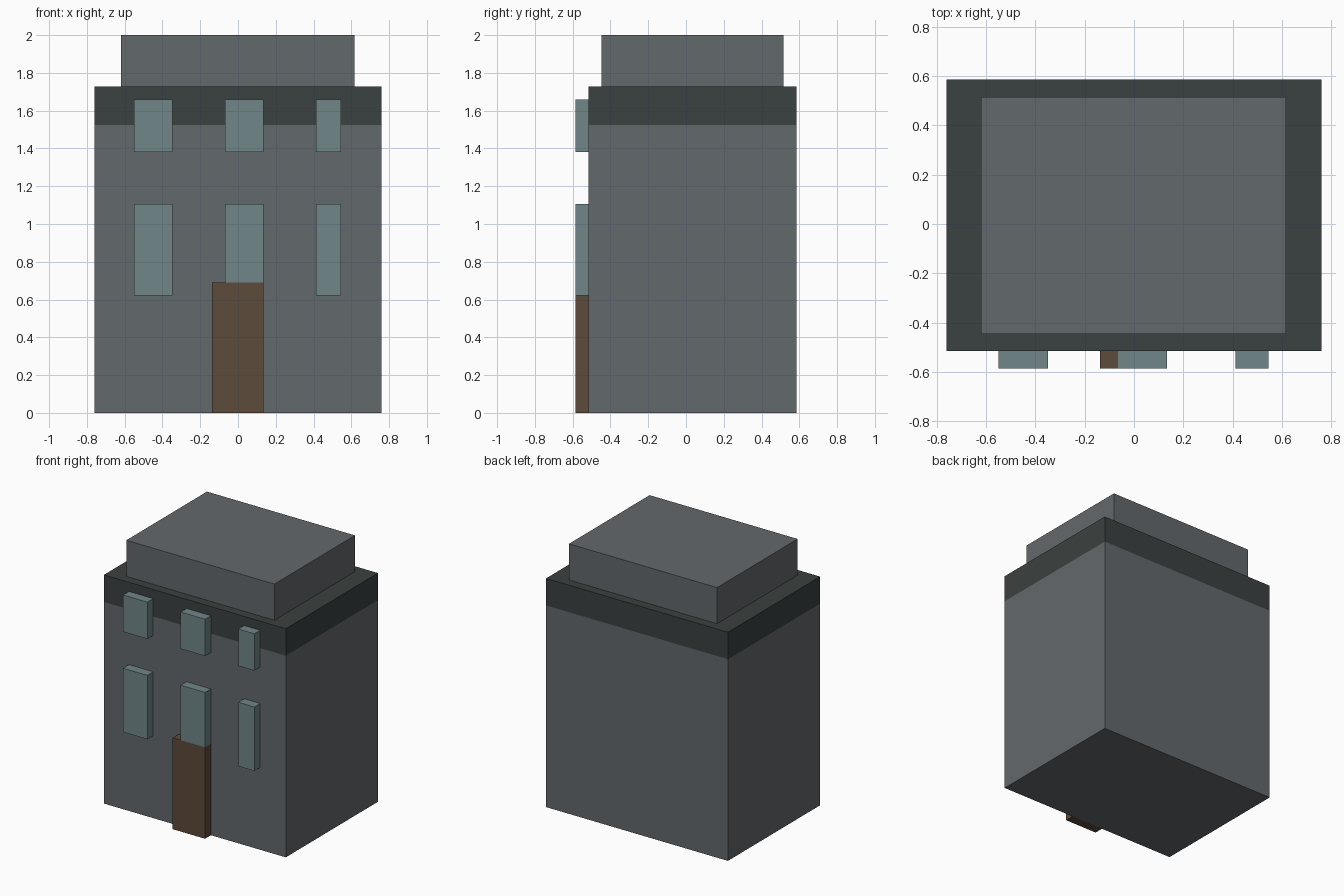
import bpy
import bmesh

cube = bpy.data.objects.get("Cube")
if cube:
    bpy.data.objects.remove(cube, do_unlink=True)


def material(name, colour):
    mat = bpy.data.materials.new(name)
    mat.use_nodes = True
    rgba = (*colour, 1)
    mat.diffuse_color = rgba
    for node in mat.node_tree.nodes:
        if node.type == 'BSDF_PRINCIPLED':
            node.inputs["Base Color"].default_value = rgba
    return mat


stone = material("grey stone", (0.124, 0.138, 0.147))
trim = material("dark trim", (0.044, 0.053, 0.052))
glass = material("pale glass", (0.165, 0.238, 0.246))
wood = material("brown wood", (0.107, 0.069, 0.042))


def box(name, xs, ys, zs, *mats, split=None):
    """Box between ranges; faces above the split height take the second material."""
    bm = bmesh.new()
    bmesh.ops.create_cube(bm, size=1)
    for v in bm.verts:
        v.co = [span[int(c > 0)] for c, span in zip(v.co, (xs, ys, zs))]
    if split is not None:
        bmesh.ops.bisect_plane(bm, geom=bm.verts[:] + bm.edges[:] + bm.faces[:],
                               plane_co=(0, 0, split), plane_no=(0, 0, 1))
        for f in bm.faces:
            f.material_index = int(f.calc_center_median().z > split)
    mesh = bpy.data.meshes.new(name)
    bm.to_mesh(mesh)
    bm.free()
    for mat in mats:
        mesh.materials.append(mat)
    obj = bpy.data.objects.new(name, mesh)
    bpy.context.collection.objects.link(obj)
    return obj


wall_y = -0.515
front_y = -0.585
door_top = 0.69
relief = (front_y, wall_y)

# Main block with its cornice band, and the raised roof block
box("building_body", (-0.76, 0.76), (wall_y, 0.585), (0, 1.727), stone, trim, split=1.523)
box("roof_block", (-0.62, 0.617), (-0.447, 0.515), (1.727, 2), stone)

# Door
box("door", (-0.137, 0.134), relief, (0, door_top), wood)

# Two rows of windows
columns = {"right": (-0.55, -0.348), "middle": (-0.069, 0.134), "left": (0.412, 0.546)}
for side, xs in columns.items():
    sill = door_top if side == "middle" else 0.622
    box(f"lower_window_{side}", xs, relief, (sill, 1.105), glass)
    box(f"upper_window_{side}", xs, relief, (1.38, 1.658), glass)
